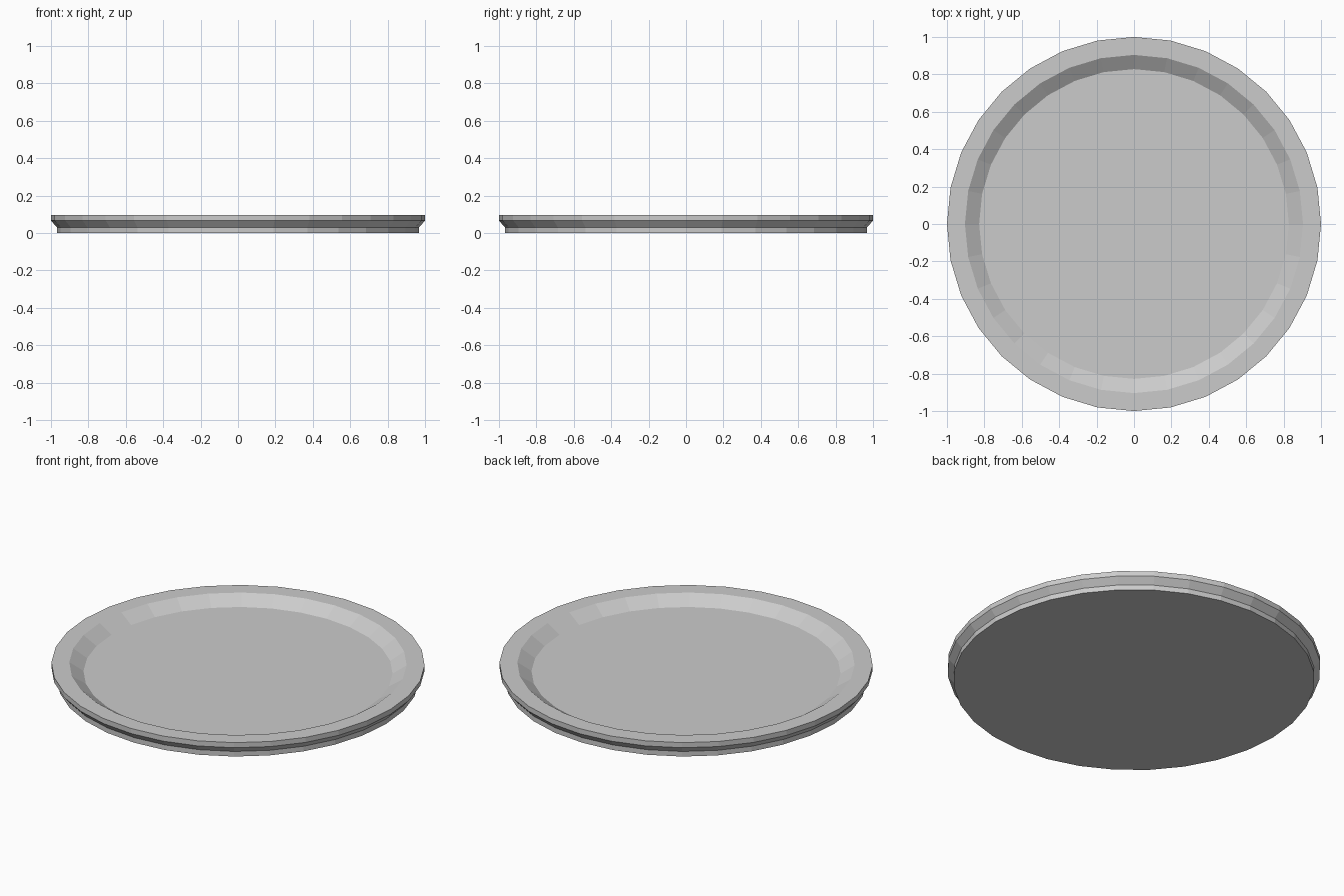
import bpy, bmesh
from math import cos, sin, tau

if "Cube" in bpy.data.objects:
    bpy.data.objects.remove(bpy.data.objects["Cube"])

SIDES = 32

# Half profile of the dish as (radius, height): foot, flared rim, inner slope, floor
PROFILE = [(0.968, 0.0), (0.968, 0.03), (1.0, 0.067),
           (1.0, 0.097), (0.904, 0.097), (0.828, 0.047)]


def ring(bm, radius, z):
    return [bm.verts.new((radius * cos(tau * i / SIDES), radius * sin(tau * i / SIDES), z))
            for i in range(SIDES)]


def lathe(name, profile):
    bm = bmesh.new()
    rings = [ring(bm, r, z) for r, z in profile]
    # Side bands
    for a, b in zip(rings, rings[1:]):
        for i in range(SIDES):
            j = (i + 1) % SIDES
            bm.faces.new((a[i], a[j], b[j], b[i]))
    # Flat underside and dish floor
    bm.faces.new(rings[0][::-1])
    bm.faces.new(rings[-1])
    mesh = bpy.data.meshes.new(name)
    bm.to_mesh(mesh)
    bm.free()
    obj = bpy.data.objects.new(name, mesh)
    bpy.context.collection.objects.link(obj)
    return obj


lathe("round_plate", PROFILE)
